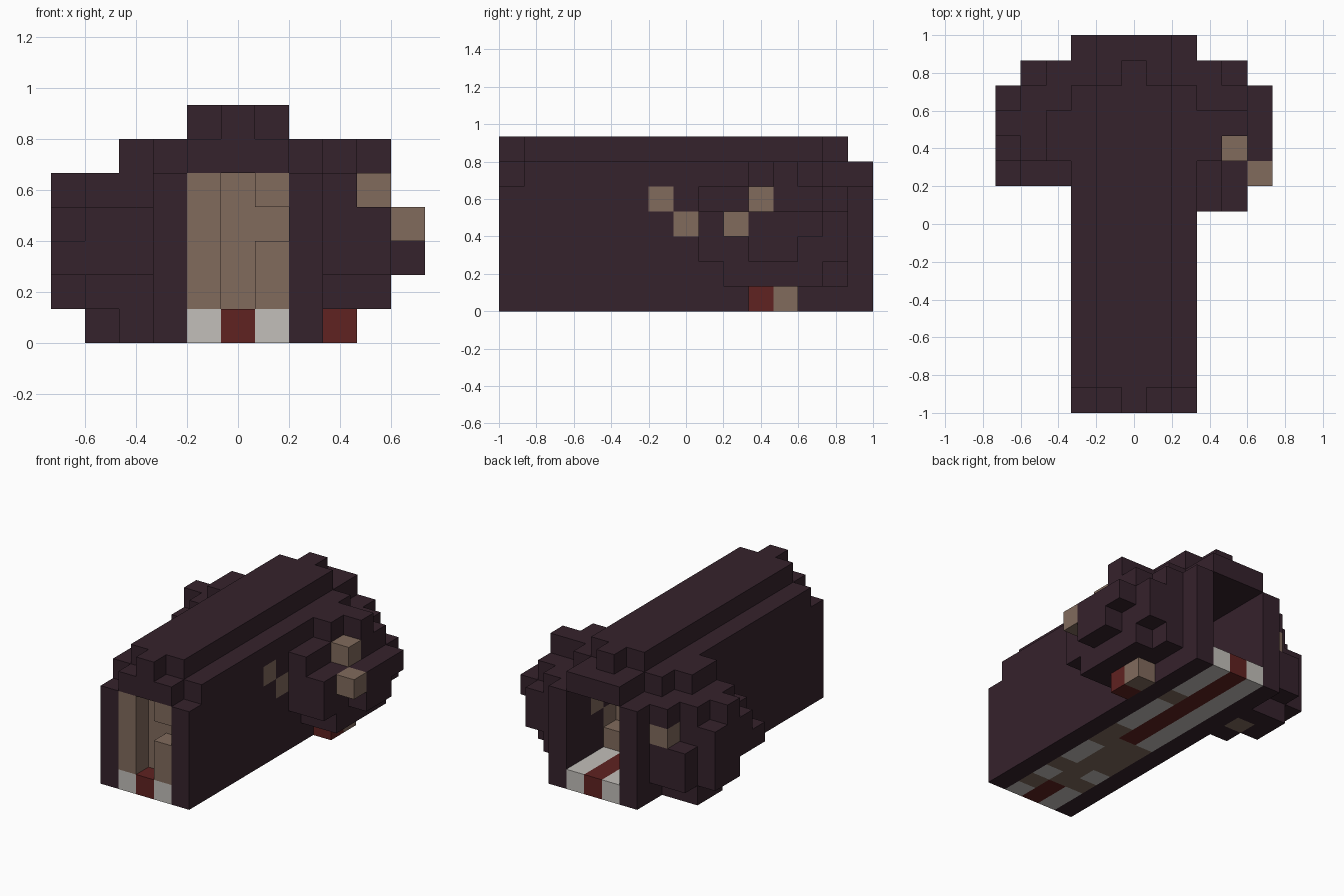
import bpy, bmesh

cube = bpy.data.objects.get("Cube")
if cube:
    bpy.data.objects.remove(cube, do_unlink=True)

U = 2 / 15  # block size


def make_material(name, rgb):
    m = bpy.data.materials.new(name)
    m.use_nodes = True
    m.diffuse_color = (*rgb, 1)
    bsdf = m.node_tree.nodes["Principled BSDF"]
    bsdf.inputs["Base Color"].default_value = (*rgb, 1)
    bsdf.inputs["Roughness"].default_value = 0.9
    return m


DARK, BROWN, WHITE, RED = range(4)
materials = [
    make_material("dark plum", (0.036, 0.016, 0.025)),
    make_material("dusty brown", (0.22, 0.145, 0.108)),
    make_material("pale grey", (0.54, 0.52, 0.49)),
    make_material("deep red", (0.115, 0.016, 0.015)),
]

grid = {}  # block position -> (part, colour)


def fill(part, xs, ys, zs, colour=DARK):
    """Fill an inclusive range of blocks on each axis."""
    for x in range(xs[0], xs[1] + 1):
        for y in range(ys[0], ys[1] + 1):
            for z in range(zs[0], zs[1] + 1):
                grid[x, y, z] = (part, colour)


def block(part, x, y, z, colour=BROWN):
    fill(part, (x, x), (y, y), (z, z), colour)


def layers(part, x, runs):
    """Stack one lengthwise run of blocks per height, in one side column."""
    for z, run in runs.items():
        fill(part, (x, x), run, (z, z))


# Long side walls
for x, name in ((-2, "right_wall"), (2, "left_wall")):
    fill(name, (x, x), (0, 14), (0, 4))
for y, z in ((6, 4), (7, 3), (12, 3), (11, 2)):
    block("left_wall", 2, y, z)

# Stepped roof with its ridge
fill("roof", (-1, 1), (0, 14), (5, 5))
fill("roof", (-2, 2), (1, 12), (5, 5))
fill("roof_ridge", (-1, 1), (1, 12), (6, 6))
fill("roof_ridge", (0, 0), (0, 13), (6, 6))

# Floor, patched with pale tiles and a red runner
fill("floor", (-1, 1), (0, 14), (0, 0), BROWN)
for x, runs in {1: ((0, 0), (2, 2), (4, 5), (8, 10), (12, 14)),
                -1: ((0, 1), (3, 3), (7, 14))}.items():
    for run in runs:
        fill("floor", (x, x), run, (0, 0), WHITE)
for run in ((0, 1), (7, 14)):
    fill("floor", (0, 0), run, (0, 0), RED)

# Rubble that blocks the front entrance and the inside
fill("front_rubble", (-1, 1), (0, 1), (1, 4), BROWN)
for z in range(1, 5):
    del grid[0, 0, z]
del grid[1, 0, 3]
fill("inner_rubble", (1, 1), (11, 11), (1, 1), BROWN)
fill("inner_rubble", (1, 1), (10, 10), (1, 3), BROWN)
fill("inner_rubble", (0, 0), (9, 10), (1, 1), BROWN)

# Rocky outcrop on the left side
layers("left_outcrop", 3, {0: (10, 11), 1: (9, 13), 2: (8, 13),
                           3: (8, 13), 4: (8, 13), 5: (10, 11)})
layers("left_outcrop", 4, {1: (9, 12), 2: (8, 13), 3: (8, 13),
                           4: (10, 12), 5: (11, 11)})
layers("left_outcrop", 5, {2: (10, 11), 3: (9, 12)})
for x, y, z in ((3, 11, 0), (4, 10, 4), (5, 9, 3)):
    block("left_outcrop", x, y, z)
block("left_outcrop", 3, 10, 0, RED)

# Rocky outcrop on the right side
layers("right_outcrop", -3, {0: (10, 12), 1: (10, 13), 2: (9, 13),
                             3: (9, 13), 4: (10, 13), 5: (10, 11)})
layers("right_outcrop", -4, {0: (11, 12), 1: (10, 13), 2: (9, 13),
                             3: (9, 12), 4: (10, 12)})
layers("right_outcrop", -5, {1: (11, 12), 2: (9, 12), 3: (10, 12),
                             4: (11, 11)})
block("right_outcrop", -3, 13, 3)
block("right_outcrop", -3, 11, 0)


def build(part):
    """Mesh the open faces of every block in one part."""
    bm = bmesh.new()
    for pos, (owner, colour) in grid.items():
        if owner != part:
            continue
        for axis in range(3):
            for side in (0, 1):
                near = list(pos)
                near[axis] += 2 * side - 1
                if tuple(near) in grid:
                    continue
                b, c = (axis + 1) % 3, (axis + 2) % 3
                verts = []
                for u, v in ((0, 0), (1, 0), (1, 1), (0, 1)):
                    p = list(pos)
                    p[axis] += side
                    p[b] += u
                    p[c] += v
                    verts.append(bm.verts.new(((p[0] - 0.5) * U, p[1] * U - 1, p[2] * U)))
                face = bm.faces.new(verts if side else verts[::-1])
                face.material_index = colour
    bmesh.ops.remove_doubles(bm, verts=bm.verts[:], dist=0.001)
    mesh = bpy.data.meshes.new(part)
    bm.to_mesh(mesh)
    bm.free()
    for m in materials:
        mesh.materials.append(m)
    bpy.context.collection.objects.link(bpy.data.objects.new(part, mesh))


for part in sorted({owner for owner, _ in grid.values()}):
    build(part)
